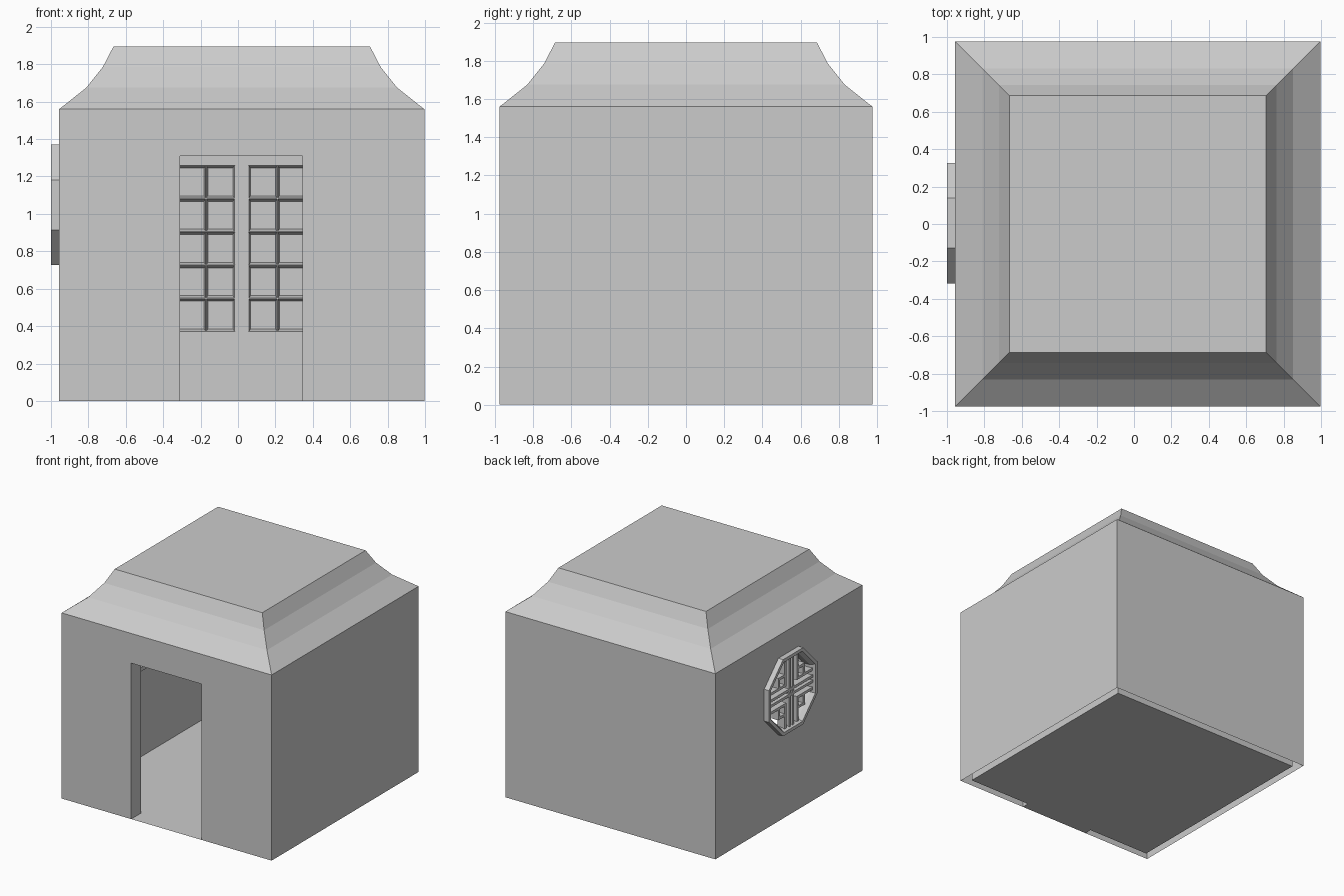
import bpy, bmesh, math

if "Cube" in bpy.data.objects:
    bpy.data.objects.remove(bpy.data.objects["Cube"])

CX, W, H = 0.02, 0.976, 1.56       # centre in x, half width, wall height
T = 0.063                          # wall thickness


def finish(name, bm):
    bmesh.ops.recalc_face_normals(bm, faces=bm.faces)
    me = bpy.data.meshes.new(name)
    bm.to_mesh(me)
    bm.free()
    ob = bpy.data.objects.new(name, me)
    bpy.context.collection.objects.link(ob)
    return ob


def loft(name, rings, caps=True, closed=False):
    """Skin a list of equal-length rings of points."""
    bm = bmesh.new()
    vs = [[bm.verts.new(p) for p in r] for r in rings]
    n = len(vs[0])
    pairs = list(zip(vs, vs[1:])) + ([(vs[-1], vs[0])] if closed else [])
    for a, b in pairs:
        for i in range(n):
            j = (i + 1) % n
            bm.faces.new((a[i], a[j], b[j], b[i]))
    if caps and not closed:
        bm.faces.new(vs[0])
        bm.faces.new(vs[-1])
    return finish(name, bm)


def add_box(bm, x0, x1, y0, y1, z0, z1, tx=0, tz=0):
    """Box whose low-y face is narrowed by tx / tz on each side."""
    vs = []
    for y, sx, sz in ((y0, tx, tz), (y1, 0, 0)):
        vs.append([bm.verts.new(p) for p in (
            (x0 + sx, y, z0 + sz), (x1 - sx, y, z0 + sz),
            (x1 - sx, y, z1 - sz), (x0 + sx, y, z1 - sz))])
    a, b = vs
    bm.faces.new(a)
    bm.faces.new(b)
    for i in range(4):
        j = (i + 1) % 4
        bm.faces.new((a[i], a[j], b[j], b[i]))


def box(name, *dims):
    bm = bmesh.new()
    add_box(bm, *dims)
    return finish(name, bm)


def square(h, z):
    return [(CX + sx * h, sy * h, z) for sx, sy in ((-1, -1), (1, -1), (1, 1), (-1, 1))]


def octagon(apothem, x, cy=0.005, cz=1.048):
    r = apothem / math.cos(math.pi / 8)
    return [(x, cy + r * math.cos(math.pi / 8 + k * math.pi / 4),
             cz + r * math.sin(math.pi / 8 + k * math.pi / 4)) for k in range(8)]


def cut(ob, cutter):
    m = ob.modifiers.new("cut", 'BOOLEAN')
    m.operation, m.solver, m.object = 'DIFFERENCE', 'EXACT', cutter
    bpy.context.view_layer.objects.active = ob
    bpy.ops.object.modifier_apply(modifier=m.name)
    bpy.data.objects.remove(cutter)


# Walls, hollowed, with doorway and octagonal window opening
walls = loft("walls", [square(W, 0), square(W, H)])
cut(walls, loft("room_cutter", [square(W - T, -0.1), square(W - T, H - 0.03)]))
cut(walls, box("door_cutter", -0.31, 0.345, -1.1, -0.8, -0.1, 1.31))
cut(walls, loft("window_cutter", [octagon(0.29, -1.1), octagon(0.29, -0.8)]))

# The wall cavity is open underneath
bm = bmesh.new()
bm.from_mesh(walls.data)
rim = [f for f in bm.faces if all(abs(v.co.z) < 1e-4 for v in f.verts)]
bmesh.ops.delete(bm, geom=rim, context='FACES')
bm.to_mesh(walls.data)
bm.free()

# Flared hip roof with flat top
loft("roof", [square(W - inset, z) for inset, z in
              ((0, H), (0.145, 1.675), (0.233, 1.785), (0.29, 1.895))])

# Floor with threshold in the doorway
bm = bmesh.new()
bm.faces.new([bm.verts.new(p) for p in square(W - T, 0)])
bm.faces.new([bm.verts.new(p) for p in ((-0.31, -W, 0), (0.345, -W, 0),
                                        (0.345, -W + T, 0), (-0.31, -W + T, 0))])
floor = finish("floor", bm)

# Inner lining panels either side of the doorway
box("left_sliding_panel", CX - W + T, -0.31, -W + T, -0.845, 0, 1.36)
box("right_sliding_panel", 0.345, CX + W - T, -W + T, -0.845, 0, 1.36)


# Lattice screens on the back wall: frame plus tapered bars
def screen(name, s):
    bm = bmesh.new()
    front, pane, back = 0.85, 0.885, W - T
    edge = W - T

    def part(u0, u1, y0, y1, z0, z1, tu=0, tz=0):
        a, b = sorted((CX + s * u0, CX + s * u1))
        add_box(bm, a, b, y0, y1, z0, z1, tu, tz)

    part(0, edge, pane, back, 0, 1.5)
    part(0, 0.035, front, pane, 0, 1.5)
    part(0.81, edge, front, pane, 0, 1.5)
    part(0.035, 0.81, front, pane, 0, 0.37)
    part(0.035, 0.81, front, pane, 1.26, 1.5)
    for k in range(6):
        z = 0.37 + k * 0.178
        part(0.035, 0.81, front + 0.002, pane, z - 0.015, z + 0.015, 0, 0.013)
    for k in range(6):
        u = 0.037 + k * 0.154
        part(u - 0.01, u + 0.01, front + 0.004, pane, 0.37, 1.26, 0.008, 0)
    finish(name, bm)


screen("left_lattice_screen", -1)
screen("right_lattice_screen", 1)

# Octagonal window frame with stepped inner edge
loft("window_frame", [octagon(r, x) for r, x in
     ((0.322, -0.955), (0.322, -1.0), (0.295, -1.0), (0.275, -0.965),
      (0.275, -0.90), (0.29, -0.88), (0.322, -0.88))], closed=True)

# Window lattice: double cross and a small square in each quadrant
bm = bmesh.new()
cy, cz, t = 0.005, 1.048, 0.011
XF, XB = -0.985, -0.92


def bar(y0, y1, z0, z1):
    add_box(bm, XF, XB, cy + y0 - t, cy + y1 + t, cz + z0 - t, cz + z1 + t)


for o in (-0.022, 0.022):
    bar(-0.275, 0.275, o, o)
    bar(o, o, -0.275, 0.275)
for sy in (-1, 1):
    for sz in (-1, 1):
        for q in (0.08, 0.165):
            y0, y1 = sorted((sy * 0.08, sy * 0.165))
            z0, z1 = sorted((sz * 0.08, sz * 0.165))
            bar(y0, y1, sz * q, sz * q)
            bar(sy * q, sy * q, z0, z1)
        y0, y1 = sorted((sy * 0.165, sy * 0.27))
        z0, z1 = sorted((sz * 0.165, sz * 0.27))
        bar(y0, y1, sz * 0.08, sz * 0.08)
        bar(sy * 0.08, sy * 0.08, z0, z1)
finish("window_lattice", bm)
